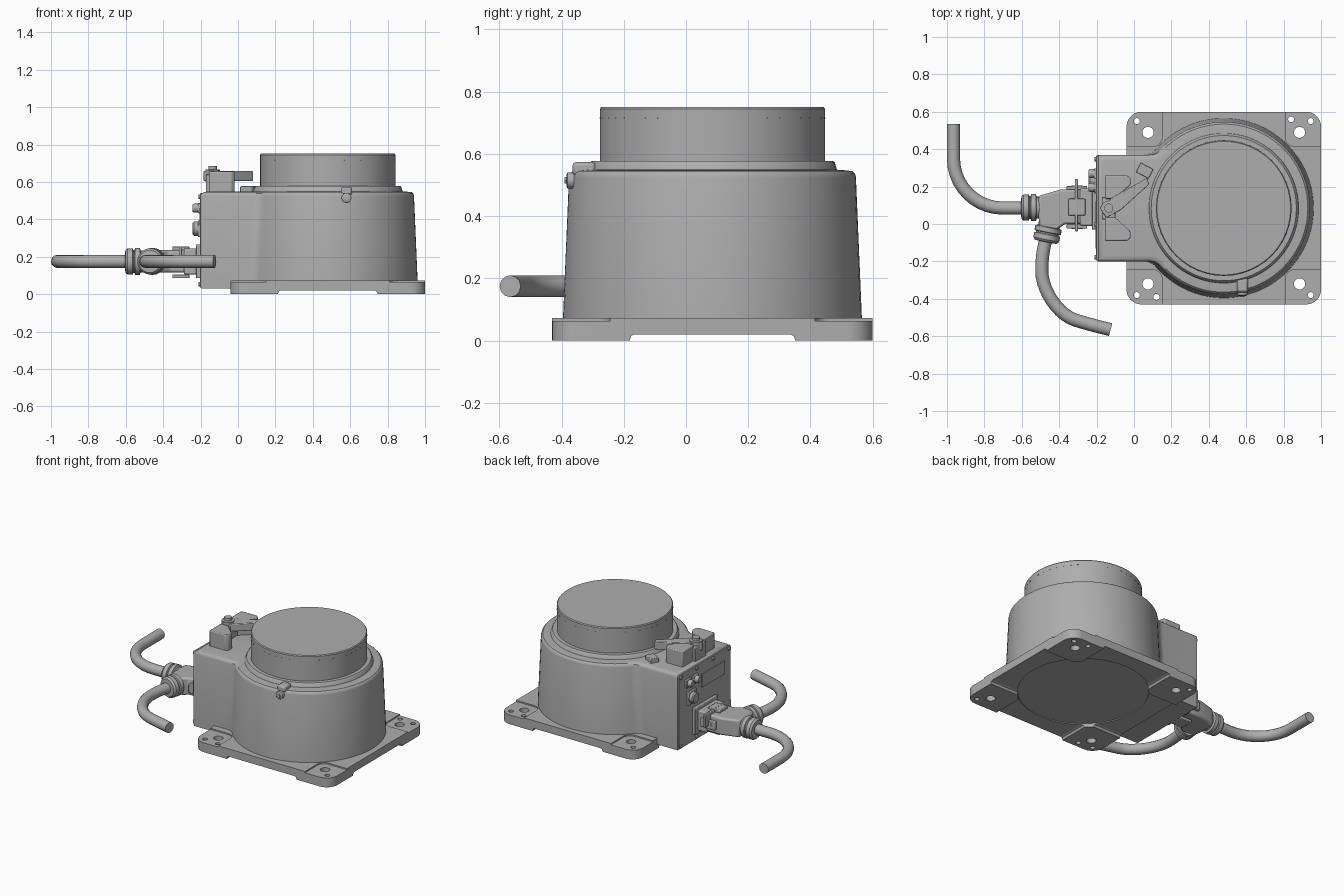
import bpy, bmesh, math
from math import sin, cos, pi, sqrt, atan2, radians
from mathutils import Vector, Matrix

if "Cube" in bpy.data.objects:
    bpy.data.objects.remove(bpy.data.objects["Cube"])

CX, CY = 0.48, 0.085      # axis of the round body
CABLE_Z = 0.175

grey = bpy.data.materials.new("cast_grey")
grey.use_nodes = True
grey.diffuse_color = (0.42, 0.42, 0.42, 1)
grey.node_tree.nodes["Principled BSDF"].inputs["Base Color"].default_value = grey.diffuse_color


def finish(name, bm, bevel=0, smooth=True):
    bmesh.ops.recalc_face_normals(bm, faces=bm.faces)
    mesh = bpy.data.meshes.new(name)
    bm.to_mesh(mesh)
    bm.free()
    ob = bpy.data.objects.new(name, mesh)
    bpy.context.collection.objects.link(ob)
    mesh.materials.append(grey)
    bpy.ops.object.select_all(action='DESELECT')
    ob.select_set(True)
    bpy.context.view_layer.objects.active = ob
    if smooth:
        bpy.ops.object.shade_smooth_by_angle(angle=radians(35))
    if bevel:
        mod = ob.modifiers.new("edge_round", 'BEVEL')
        mod.width, mod.segments = bevel, 2
    return ob


def loft(name, rings, bevel=0):
    """Join closed rings of 3D points and cap both ends."""
    bm = bmesh.new()
    loops = [[bm.verts.new(p) for p in ring] for ring in rings]
    n = len(loops[0])
    for a, b in zip(loops, loops[1:]):
        for i in range(n):
            bm.faces.new((a[i], a[(i + 1) % n], b[(i + 1) % n], b[i]))
    bm.faces.new(loops[0])
    bm.faces.new(loops[-1])
    return finish(name, bm, bevel)


def prism(name, pts, z0, z1, bevel=0):
    return loft(name, [[(x, y, z) for x, y in pts] for z in (z0, z1)], bevel)


def box(name, x, y, z, bevel=0.004):
    return prism(name, [(x[0], y[0]), (x[1], y[0]), (x[1], y[1]), (x[0], y[1])], *z, bevel)


def turned(name, profile, origin, axis=(0, 0, 1), sides=24):
    """Solid of revolution from (radius, distance) pairs along an axis."""
    q = Vector(axis).to_track_quat('Z', 'Y')
    return loft(name, [[Vector(origin) + q @ Vector((r * cos(2 * pi * i / sides), r * sin(2 * pi * i / sides), d))
                        for i in range(sides)] for r, d in profile])


def rounded_rect(x0, x1, y0, y1, r, n=8):
    pts = []
    for k, (x, y) in enumerate(((x1 - r, y1 - r), (x0 + r, y1 - r), (x0 + r, y0 + r), (x1 - r, y0 + r))):
        pts += [(x + r * cos((k + i / n) * pi / 2), y + r * sin((k + i / n) * pi / 2)) for i in range(n + 1)]
    return pts


def cut(target, cutters):
    for c in cutters:
        mod = target.modifiers.new("cut", 'BOOLEAN')
        mod.operation, mod.object, mod.solver = 'DIFFERENCE', c, 'EXACT'
        bpy.context.view_layer.objects.active = target
        bpy.ops.object.modifier_apply(modifier=mod.name)
        bpy.data.objects.remove(c)
    bpy.ops.object.select_all(action='DESELECT')
    target.select_set(True)
    bpy.context.view_layer.objects.active = target
    bpy.ops.object.shade_smooth_by_angle(angle=radians(35))


def body_outline(r, inset, z, f=0.08, n=8):
    """Circle with a square neck toward -x, joined by concave fillets."""
    h, left = 0.285 - inset, -0.195 + inset - CX
    fx, fy = -sqrt((r + f) ** 2 - (h + f) ** 2), h + f
    end = atan2(-fy, -fx)
    side = [(left, h)]
    for i in range(n + 1):
        a = -pi / 2 + (end + pi / 2) * i / n
        side.append((fx + f * cos(a), fy + f * sin(a)))
    start = atan2(fy, fx)
    arc = [(r * cos(start * (1 - i / 32)), r * sin(start * (1 - i / 32))) for i in range(1, 33)]
    half = side + arc
    pts = half + [(x, -y) for x, y in reversed(half[:-1])]
    return [(CX + x, CY + y, z) for x, y in pts]


# Mounting plate: four feet, sunken corner pads and bolt holes
plate = prism("mounting_plate", rounded_rect(CX - 0.52, CX + 0.52, CY - 0.515, CY + 0.515, 0.08), 0, 0.073)
cutters = [box("cut", (CX - 0.265, CX + 0.265), (-1, 1), (-1, 0.02), 0.015),
           box("cut", (-1, 2), (CY - 0.265, CY + 0.265), (-1, 0.0201), 0.015),
           turned("cut", [(0.405, 0), (0.405, 0.026)], (CX, CY, 0), sides=64)]
for sx in (-1, 1):
    for sy in (-1, 1):
        px, py = CX + sx * 0.46, CY + sy * 0.46
        xs, ys = sorted((px + sx * 0.3, px - sx * 0.13)), sorted((py + sy * 0.3, py - sy * 0.13))
        cutters.append(prism("cut", rounded_rect(*xs, *ys, 0.05), 0.064, 0.2))
        for dx, dy, r in ((0.405, 0.405, 0.03), (0.465, 0.465, 0.016)):
            cutters.append(turned("cut", [(r, -0.1), (r, 0.2)], (CX + sx * dx, CY + sy * dy, 0)))
for s in (-1, 1):
    cutters.append(turned("cut", [(0.016, -0.1), (0.016, 0.2)], (CX + s * 0.36, CY + s * 0.475, 0)))
cut(plate, cutters)

# Tapered casting with the rear neck
loft("main_housing", [body_outline(r, i, z) for r, i, z in (
    (0.482, 0, 0.03), (0.48, 0, 0.08), (0.461, 0, 0.525), (0.458, 0.003, 0.537),
    (0.449, 0.012, 0.545), (0.422, 0.03, 0.548))])

# Round collar and turning drum
turned("collar", [(0.415, 0.54), (0.40, 0.55), (0.393, 0.572), (0.388, 0.577)], (CX, CY, 0), sides=96)
turned("turning_drum", [(0.362, 0.56), (0.362, 0.745), (0.357, 0.751)], (CX, CY, 0), sides=96)
for k in range(48):
    a = 2 * pi * k / 48
    mark = box("drum_mark", (0.3605, 0.3632), (-0.006, 0.006), (0.714, 0.718), 0)
    mark.matrix_world = Matrix.Translation((CX, CY, 0)) @ Matrix.Rotation(a, 4, 'Z')

# Drain plug on the front of the housing
box("plug_ridge", (0.55, 0.61), (-0.365, -0.29), (0.53, 0.574), 0.012)
turned("plug_ring", [(0.026, 0), (0.026, 0.02), (0.02, 0.024)], (0.58, -0.36, 0.515), (0, -1, 0))
turned("plug_screw", [(0.012, 0), (0.012, 0.03)], (0.58, -0.36, 0.515), (0, -1, 0), 6)

# Stop blocks, lever and pivot on the neck
for s, name in ((1, "rear_stop_block"), (-1, "front_stop_block")):
    pts = [(-0.155, 0.175), (-0.035, 0.175), (-0.018, 0.16), (-0.018, 0.125), (-0.10, 0.05), (-0.155, 0.05)]
    prism(name, [(x, CY + s * y) for x, y in pts], 0.54, 0.655, 0.006)
box("stop_block_web", (-0.172, -0.10), (CY - 0.06, CY + 0.06), (0.54, 0.64))
lever = prism("stop_lever", [(-0.04, -0.035), (0.05, -0.045), (0.25, -0.02), (0.26, 0.015),
                             (0.05, 0.035), (-0.04, 0.03)], 0.605, 0.658, 0.004)
lever.matrix_world = Matrix.Translation((-0.135, CY, 0)) @ Matrix.Rotation(radians(35), 4, 'Z')
turned("lever_pivot", [(0.04, 0.6), (0.04, 0.665), (0.024, 0.666), (0.024, 0.685)], (-0.135, CY, 0))
bumper = box("bumper", (-0.038, 0.038), (-0.028, 0.028), (0.54, 0.577))
bumper.matrix_world = Matrix.Translation((0.057, 0.285, 0)) @ Matrix.Rotation(radians(-28), 4, 'Z')

# Connection panel with its screws and sockets
box("rear_panel", (-0.202, -0.19), (CY - 0.28, CY + 0.28), (0.035, 0.54), 0.002)
box("name_plate", (-0.207, -0.2), (-0.13, 0.12), (0.37, 0.46), 0)
for y in (CY - 0.262, CY - 0.09, CY + 0.09, CY + 0.262):
    for z in (0.053, 0.522):
        turned("panel_screw", [(0.012, 0), (0.012, 0.01)], (-0.201, y, z), (-1, 0, 0), 12)
for y, z, r in ((0.27, 0.46, 0.028), (0.195, 0.46, 0.028), (0.235, 0.35, 0.045)):
    box("socket_flange", (-0.215, -0.2), (y - r, y + r), (z - r, z + r))
    turned("socket", [(r * 0.85, 0), (r * 0.85, 0.035), (r * 0.7, 0.042)], (-0.2, y, z), (-1, 0, 0))

# Heavy connector: flange, hood and locking levers
box("connector_flange", (-0.225, -0.2), (-0.03, 0.22), (0.085, 0.265))
box("connector_base", (-0.29, -0.21), (-0.01, 0.19), (0.105, 0.245), 0.008)
prism("connector_hood", [(-0.28, 0), (-0.28, 0.185), (-0.39, 0.185), (-0.51, 0.15), (-0.51, 0.03),
                         (-0.50, -0.03), (-0.41, -0.03), (-0.37, 0)], 0.115, 0.235, 0.012)
for z in (0.1, 0.25):
    box("hood_cover", (-0.35, -0.26), (0.045, 0.135), (z - 0.015, z + 0.005))
for y in (-0.012, 0.192):
    box("lock_lever", (-0.36, -0.25), (y - 0.012, y + 0.012), (0.145, 0.205))
    turned("lock_pin", [(0.03, -0.014), (0.03, 0.014)], (-0.305, y, CABLE_Z), (0, 1, 0))
box("lock_bar", (-0.315, -0.3), (-0.04, 0.24), (0.165, 0.256))

# Cable glands and bent cables
gland = [(0.058, 0), (0.058, 0.03), (0.072, 0.035), (0.072, 0.06), (0.062, 0.063),
         (0.062, 0.07), (0.07, 0.073), (0.07, 0.1), (0.06, 0.112), (0.04, 0.114)]
turned("side_gland", gland, (-0.49, 0.088, CABLE_Z), (-1, 0, 0))
turned("front_gland", gland, (-0.45, 0.015, CABLE_Z), (-0.2, -1, 0))


def cable(name, pts, r=0.035):
    cu = bpy.data.curves.new(name, 'CURVE')
    cu.dimensions, cu.bevel_depth, cu.bevel_resolution = '3D', r, 4
    cu.use_fill_caps, cu.resolution_u = True, 10
    sp = cu.splines.new('BEZIER')
    sp.bezier_points.add(len(pts) - 1)
    for p, (x, y, dx, dy) in zip(sp.bezier_points, pts):
        p.co = (x, y, CABLE_Z)
        p.handle_left = (x - dx, y - dy, CABLE_Z)
        p.handle_right = (x + dx, y + dy, CABLE_Z)
    ob = bpy.data.objects.new(name, cu)
    bpy.context.collection.objects.link(ob)
    cu.materials.append(grey)


cable("side_cable", [(-0.56, 0.085, -0.04, 0), (-0.70, 0.085, -0.147, 0),
                     (-0.965, 0.35, 0, 0.147), (-0.965, 0.535, 0, 0.05)])
cable("front_cable", [(-0.465, -0.06, -0.01, -0.04), (-0.493, -0.25, 0, -0.1),
                      (-0.31, -0.515, 0.1, -0.03), (-0.125, -0.565, 0.05, -0.013)])
